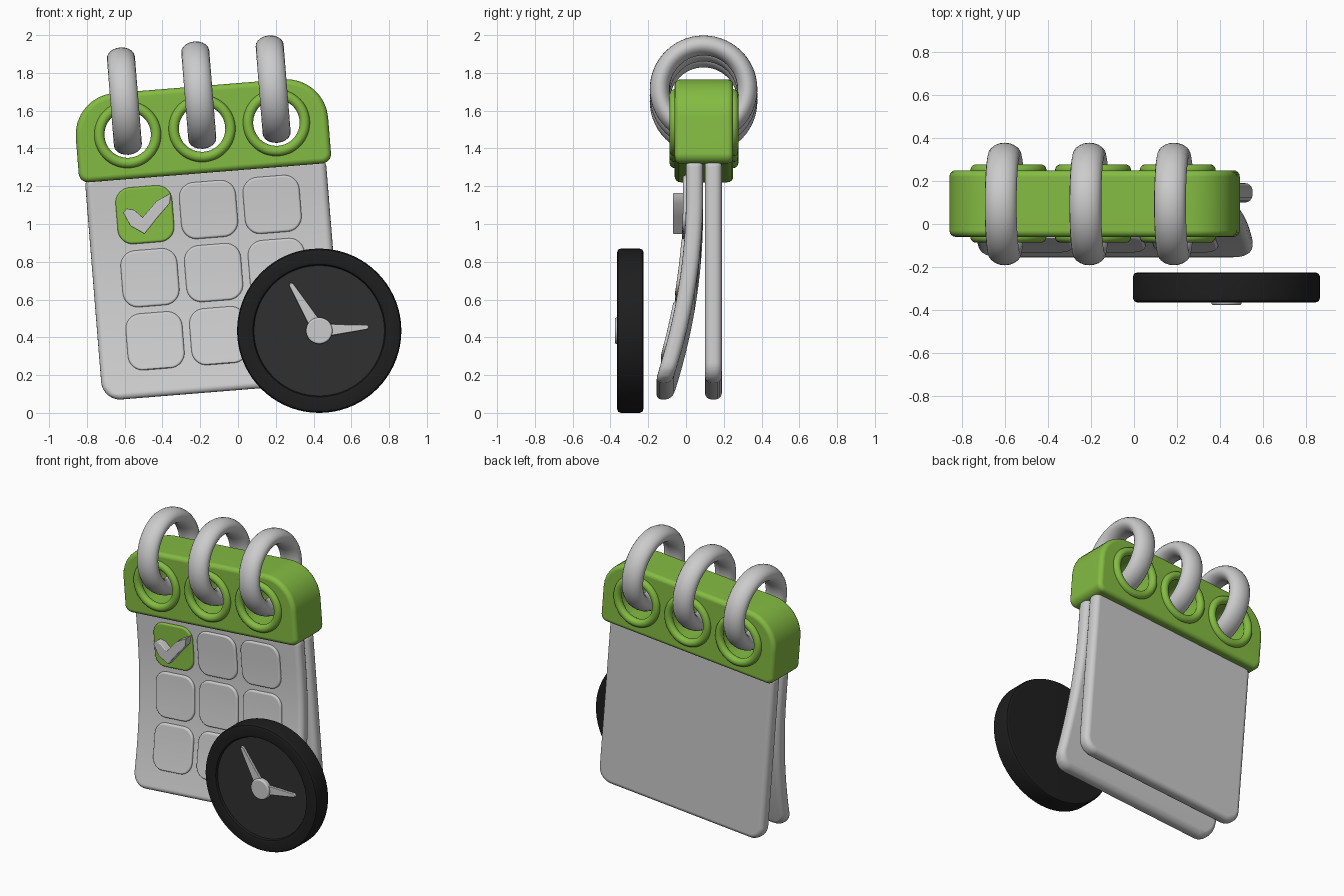
import bpy, bmesh
from math import radians, sin, cos, pi
from mathutils import Matrix, Vector

if "Cube" in bpy.data.objects:
    bpy.data.objects.remove(bpy.data.objects["Cube"])

# Tilted frame of the calendar, centred on the header
TILT = Matrix.Translation((-0.19, 0, 1.5)) @ Matrix.Rotation(radians(-4.6), 4, 'Y')
FLAT = Matrix.Translation((0.43, 0, 0.435))      # clock frame


def material(name, rgb):
    m = bpy.data.materials.new(name)
    m.diffuse_color = (*rgb, 1)
    m.use_nodes = True
    m.node_tree.nodes["Principled BSDF"].inputs["Base Color"].default_value = m.diffuse_color
    return m


GREEN = material("green", (0.23, 0.5, 0.055))
BLACK = material("black", (0.013, 0.013, 0.013))
DARK = material("dark_grey", (0.03, 0.03, 0.03))


def finish(ob, mat=None, weighted=True):
    if mat:
        ob.data.materials.append(mat)
    bpy.ops.object.select_all(action='DESELECT')
    ob.select_set(True)
    bpy.context.view_layer.objects.active = ob
    bpy.ops.object.shade_smooth_by_angle(angle=radians(40))
    if weighted:
        ob.modifiers.new("normals", 'WEIGHTED_NORMAL').keep_sharp = True
    return ob


def from_bmesh(name, bm, frame):
    bmesh.ops.recalc_face_normals(bm, faces=bm.faces)
    me = bpy.data.meshes.new(name)
    bm.to_mesh(me)
    bm.free()
    ob = bpy.data.objects.new(name, me)
    bpy.context.collection.objects.link(ob)
    ob.matrix_world = frame
    return ob


def rounded_rect(cx, cz, hw, hh, r_top, r_bot, n=8):
    pts = []
    for sx, sz, start in ((1, 1, 0), (-1, 1, 90), (-1, -1, 180), (1, -1, 270)):
        r = r_top if sz > 0 else r_bot
        for i in range(n + 1):
            a = radians(start + 90 * i / n)
            pts.append((cx + sx * (hw - r) + r * cos(a), cz + sz * (hh - r) + r * sin(a)))
    return pts


def circle(r, n=48):
    return [(r * cos(2 * pi * i / n), r * sin(2 * pi * i / n)) for i in range(n)]


def prism(name, outline, y0, y1, bevel, frame=TILT, bend=False):
    """Outline in x/z extruded along y, rim edges rounded, optionally bent forward."""
    bm = bmesh.new()
    front = bm.faces.new([bm.verts.new((x, y0, z)) for x, z in outline])
    ext = bmesh.ops.extrude_face_region(bm, geom=[front], use_keep_orig=True)
    bmesh.ops.translate(bm, vec=(0, y1 - y0, 0),
                        verts=[g for g in ext['geom'] if isinstance(g, bmesh.types.BMVert)])
    if bevel:
        rims = [e for e in bm.edges if abs(e.verts[0].co.y - e.verts[1].co.y) < 1e-5]
        bmesh.ops.bevel(bm, geom=rims, offset=bevel, segments=4, profile=0.5,
                        affect='EDGES', clamp_overlap=False)
    if bend:
        for i in range(26):
            bmesh.ops.bisect_plane(bm, geom=bm.verts[:] + bm.edges[:] + bm.faces[:],
                                   plane_co=(0, 0, -0.401 - 0.04 * i), plane_no=(0, 0, 1))
        for v in bm.verts:
            v.co.y -= 0.168 * max(0, -0.4 - v.co.z) ** 2
    return from_bmesh(name, bm, frame)


def torus(name, major, minor, matrix, mat=None):
    bpy.ops.mesh.primitive_torus_add(major_radius=major, minor_radius=minor,
                                     major_segments=56, minor_segments=20)
    ob = bpy.context.object
    ob.name = name
    ob.matrix_world = TILT @ matrix
    return finish(ob, mat, False)


# Header bar with three punched holes
header = prism("header", rounded_rect(0, 0, 0.67, 0.23, 0.22, 0.05), -0.06, 0.25, 0.03)
for u in (-0.395, 0, 0.395):
    cutter = prism("hole_cutter", [(x + u, z + 0.005) for x, z in circle(0.138)], -0.2, 0.4, 0)
    cutter.hide_render = True
    mod = header.modifiers.new("hole", 'BOOLEAN')
    mod.object = cutter
    mod.operation = 'DIFFERENCE'
    mod.solver = 'EXACT'
    bpy.context.view_layer.objects.active = header
    bpy.ops.object.modifier_apply(modifier=mod.name)
    bpy.data.objects.remove(cutter)

    # Raised eyelets front and back, and the binder ring
    for y in (-0.06, 0.25):
        torus("eyelet", 0.15, 0.027,
              Matrix.Translation((u, y, 0.005)) @ Matrix.Rotation(pi / 2, 4, 'X'), GREEN)
    torus("binder_ring", 0.232, 0.053,
          Matrix.Translation((u - 0.003, 0.093, 0.183)) @ Matrix.Rotation(pi / 2, 4, 'Y')
          @ Matrix.Diagonal((1, 1, 1.4, 1)))
finish(header, GREEN)

# Paper sheets: flat one behind, curling one in front
sheet = rounded_rect(0, -0.795, 0.64, 0.595, 0.05, 0.1)
finish(prism("back_sheet", sheet, 0.1, 0.19, 0.035))
finish(prism("front_sheet", sheet, 0.0, 0.09, 0.035, bend=True))

# Day cells, the first one green
for row in range(3):
    for col in range(3):
        outline = rounded_rect(-0.338 + 0.338 * col, -0.425 - 0.335 * row, 0.15, 0.15, 0.08, 0.08)
        cell = prism("day_cell", outline, -0.016, 0.04, 0.012, bend=True)
        finish(cell, GREEN if row == col == 0 else None)

# Check mark, drawn in front-view coordinates
inv = TILT.inverted()
tick = [(-0.608, 1.06), (-0.59, 1.082), (-0.55, 1.075), (-0.505, 1.035), (-0.43, 1.122),
        (-0.355, 1.165), (-0.36, 1.11), (-0.425, 1.035), (-0.495, 0.947), (-0.57, 0.99)]
tick = [inv @ Vector((x, 0, z)) for x, z in tick]
finish(prism("check_mark", [(p.x, p.z) for p in tick], -0.07, 0.0, 0.006))

# Clock body turned from a profile of (radius, y)
profile = [(0, -0.225), (0.415, -0.225), (0.429, -0.231), (0.435, -0.245), (0.435, -0.345),
           (0.429, -0.359), (0.415, -0.365), (0.365, -0.365), (0.351, -0.36), (0.345, -0.347),
           (0.345, -0.33), (0, -0.33)]
bm = bmesh.new()
verts = [bm.verts.new((r, y, 0)) for r, y in profile]
edges = [bm.edges.new(p) for p in zip(verts, verts[1:])]
bmesh.ops.spin(bm, geom=verts + edges, cent=(0, 0, 0), axis=(0, 1, 0), angle=2 * pi, steps=72)
bmesh.ops.remove_doubles(bm, verts=bm.verts, dist=1e-4)
finish(from_bmesh("clock_rim", bm, FLAT), BLACK)
finish(prism("clock_face", circle(0.346, 72), -0.345, -0.3, 0, FLAT), DARK)

# Clock hub and tapered hands
finish(prism("clock_hub", circle(0.07), -0.377, -0.33, 0.01, FLAT))
for name, x, z in (("minute_hand", 0.265, 0.02), ("hour_hand", -0.155, 0.255)):
    tip = Vector((x, z))
    side = Vector((-z, x)).normalized()
    end = tip.normalized() * 0.012
    pts = [side * -0.036, tip - end - side * 0.012, tip, tip - end + side * 0.012, side * 0.036]
    finish(prism(name, [tuple(p) for p in pts], -0.362, -0.33, 0.004, FLAT))
